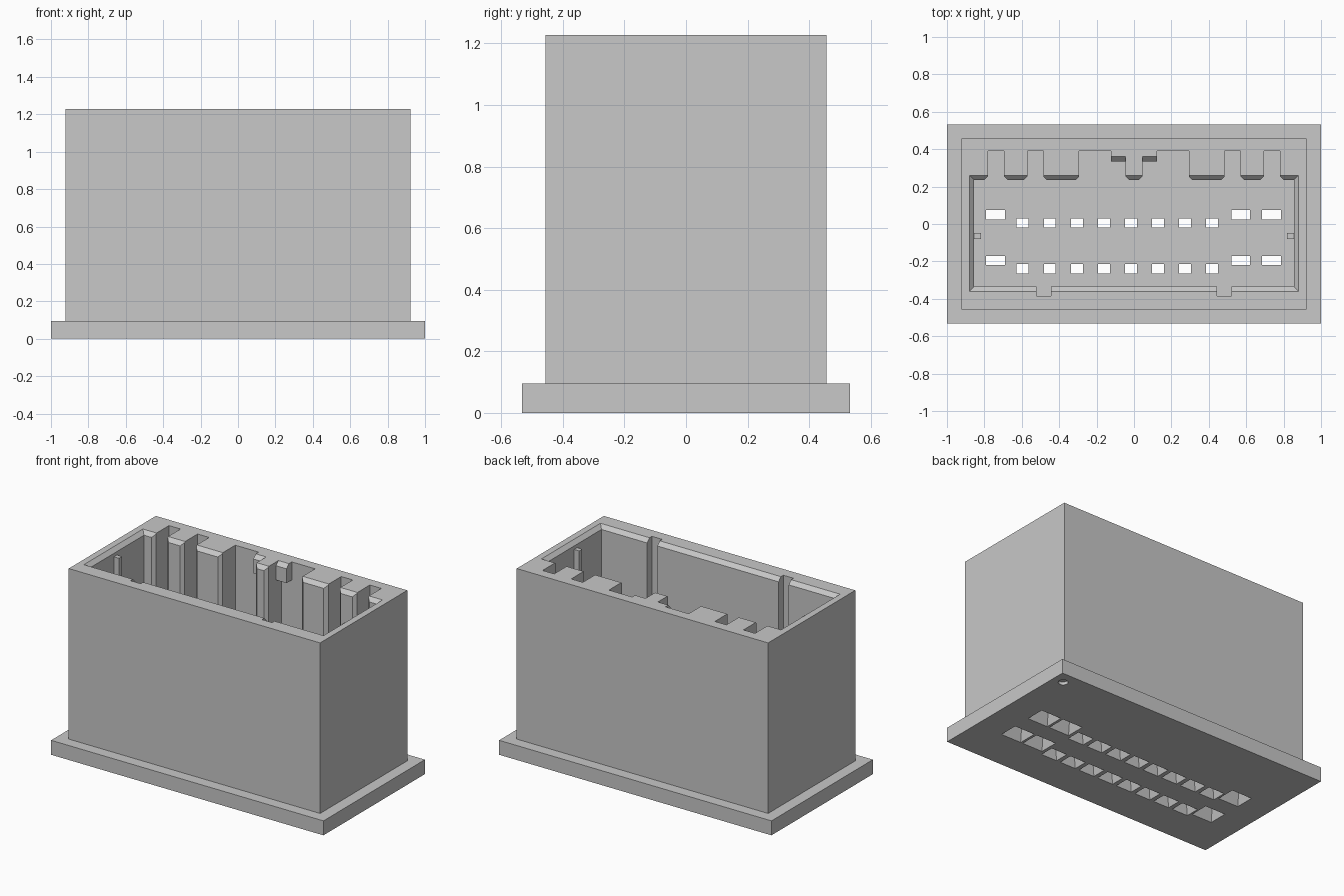
import bpy
import bmesh

cube = bpy.data.objects.get("Cube")
if cube:
    bpy.data.objects.remove(cube, do_unlink=True)

grey = bpy.data.materials.new("matte grey plastic")
grey.use_nodes = True
COLOUR = (0.58, 0.58, 0.58, 1)
grey.diffuse_color = COLOUR
grey.node_tree.nodes["Principled BSDF"].inputs["Base Color"].default_value = COLOUR


def stack(bm, outlines):
    """Join equal-length outlines of 3D points into one closed solid."""
    rings = [[bm.verts.new(p) for p in outline] for outline in outlines]
    bm.faces.new(rings[0][::-1])
    bm.faces.new(rings[-1])
    for low, high in zip(rings, rings[1:]):
        for i in range(len(low)):
            j = (i + 1) % len(low)
            bm.faces.new((low[i], low[j], high[j], high[i]))


def loft(bm, layers):
    """Stack rectangles (z, x0, x1, y0, y1)."""
    stack(bm, [[(x0, y0, z), (x1, y0, z), (x1, y1, z), (x0, y1, z)]
               for z, x0, x1, y0, y1 in layers])


def box(bm, x0, x1, y0, y1, z0, z1):
    loft(bm, [(z0, x0, x1, y0, y1), (z1, x0, x1, y0, y1)])


def finish(bm, name):
    bmesh.ops.recalc_face_normals(bm, faces=bm.faces)
    mesh = bpy.data.meshes.new(name)
    bm.to_mesh(mesh)
    bm.free()
    mesh.materials.append(grey)
    obj = bpy.data.objects.new(name, mesh)
    bpy.context.collection.objects.link(obj)
    return obj


def cut(target, bm):
    """Subtract a solid from the target and discard the cutter."""
    cutter = finish(bm, "cutter")
    cutter.hide_render = True
    mod = target.modifiers.new("cut", 'BOOLEAN')
    mod.operation = 'DIFFERENCE'
    mod.solver = 'EXACT'
    mod.object = cutter
    bpy.context.view_layer.objects.active = target
    bpy.ops.object.modifier_apply(modifier=mod.name)
    bpy.data.objects.remove(cutter, do_unlink=True)


FLOOR, TOP = 0.096, 1.228
BEVEL = 0.025
IN_X, IN_Y0, IN_Y1 = 0.855, -0.335, 0.235
GROOVE_Y = 0.39

# Base flange
bm = bmesh.new()
box(bm, -1, 1, -0.532, 0.532, 0, FLOOR)
base = finish(bm, "base_flange")

# Terminal openings that widen downwards: x, y, half width, flare in x and y
small = [(-0.595 + 0.1445 * i, y, 0.032, 0.026, 0.022) for i in range(8) for y in (0.005, -0.24)]
large = [(x, y, 0.05, 0.024, 0.038) for x in (-0.74, 0.57, 0.735) for y in (0.05, -0.195)]
bm = bmesh.new()
for x, y, half_x, flare_x, flare_y in small + large:
    layers = []
    for z, grow in ((-0.01, 1.125), (0.08, 0), (FLOOR + 0.02, 0)):
        hx, hy = half_x + grow * flare_x, 0.025 + grow * flare_y
        layers.append((z, x - hx, x + hx, y - hy, y + hy))
    loft(bm, layers)
cut(base, bm)

# Round index dimple under one corner
bm = bmesh.new()
bmesh.ops.create_cone(bm, cap_ends=True, segments=24, radius1=0.03, radius2=0.03, depth=0.04)
bmesh.ops.translate(bm, verts=bm.verts, vec=(0.926, 0.45, 0))
cut(base, bm)

# Shroud walls
bm = bmesh.new()
box(bm, -0.923, 0.923, -0.457, 0.457, FLOOR, TOP)
shroud = finish(bm, "shroud")

# Main cavity with a bevelled mouth
bm = bmesh.new()
loft(bm, [(z, -IN_X - g, IN_X + g, IN_Y0 - g, IN_Y1 + g) for z, g in
          ((0, 0), (TOP - BEVEL, 0), (TOP + BEVEL, 2 * BEVEL))])
cut(shroud, bm)

# Keying grooves in the back wall, with chamfered mouths, and slots in the front wall
bm = bmesh.new()
for side in (-1, 1):
    for a, b in ((0.045, 0.293), (0.485, 0.57), (0.695, 0.78)):
        flare = 0.02
        half = [(b, GROOVE_Y), (b, IN_Y1 + flare), (b + flare, IN_Y1), (b + flare, 0.2)]
        other = [(a - flare, 0.2), (a - flare, IN_Y1), (a, IN_Y1 + flare), (a, GROOVE_Y)]
        stack(bm, [[(side * x, y, z) for x, y in half + other] for z in (0, TOP + 0.1)])
    x0, x1 = sorted((side * 0.445, side * 0.52))
    box(bm, x0, x1, -0.385, -0.2, 0, TOP + 0.1)
cut(shroud, bm)

# Small latch lugs beside the centre key, and side guide ribs
for side, label in ((1, "left"), (-1, "right")):
    x0, x1 = sorted((side * 0.045, side * 0.122))
    bm = bmesh.new()
    loft(bm, [(TOP - 0.12, x0, x1, 0.335, GROOVE_Y),
              (TOP - BEVEL, x0, x1, 0.335, GROOVE_Y),
              (TOP, x0, x1, 0.36, GROOVE_Y)])
    finish(bm, label + "_latch_lug")

    x0, x1 = sorted((side * 0.818, side * IN_X))
    bm = bmesh.new()
    box(bm, x0, x1, -0.08, -0.048, FLOOR, 1.18)
    finish(bm, label + "_guide_rib")
